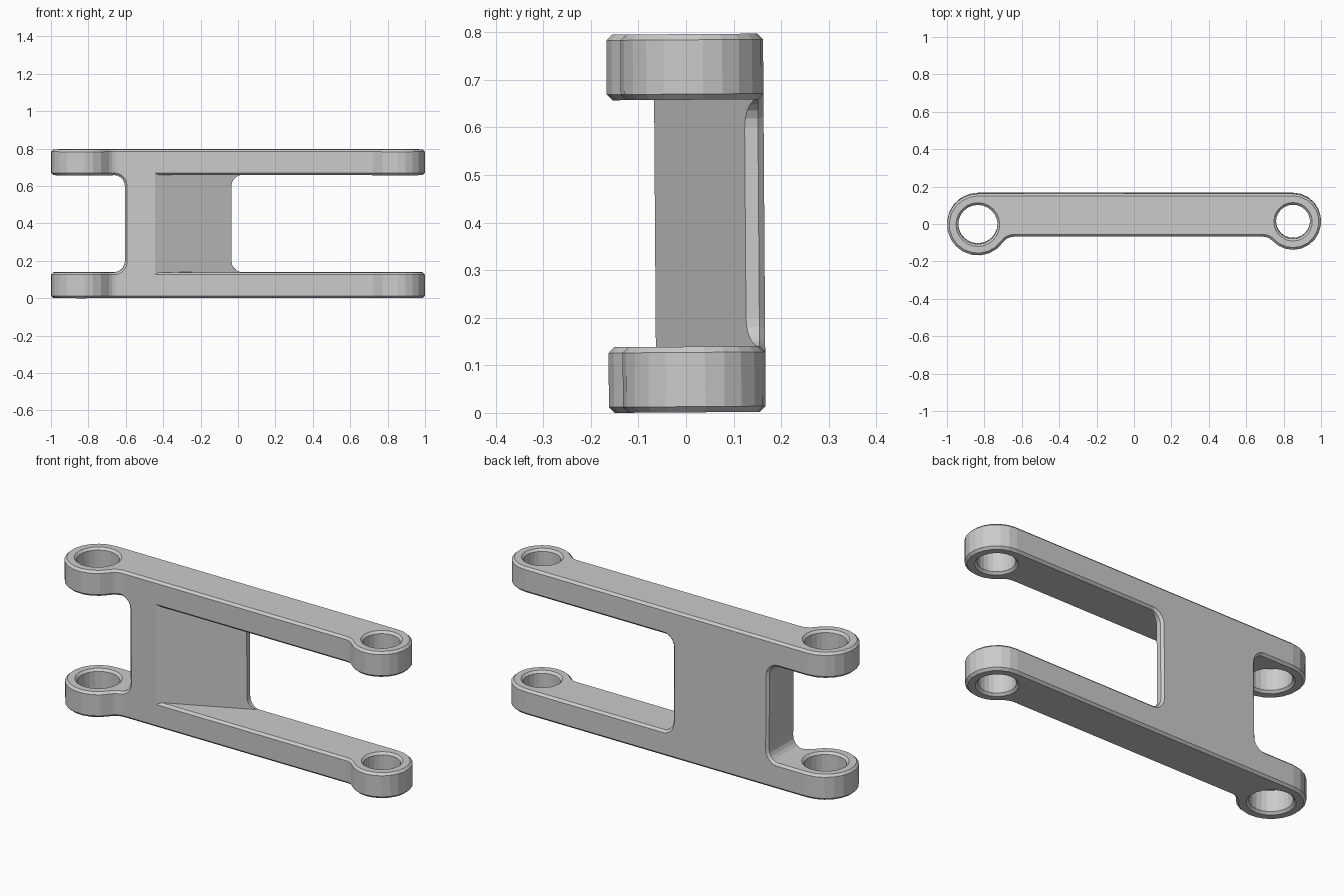
import bpy, bmesh
from math import cos, sin, radians, sqrt, degrees, atan2, pi
from mathutils import Vector, Matrix

if "Cube" in bpy.data.objects:
    bpy.data.objects.remove(bpy.data.objects["Cube"])

H, T, C = 0.795, 0.138, 0.012        # total height, plate thickness, chamfer
FRONT, BACK = -0.065, 0.165          # faces of the straight beam
LX, LY, LR, LHOLE = -0.835, 0.0, 0.165, 0.105
RX, RY, RR, RHOLE = 0.85, 0.015, 0.15, 0.091


def arc(cx, cy, r, a0, a1, n):
    return [Vector((cx + r * cos(radians(a0 + (a1 - a0) * i / n)),
                    cy + r * sin(radians(a0 + (a1 - a0) * i / n)))) for i in range(n + 1)]


def inset(loop, d):
    """Shrink a counter-clockwise loop by d with mitred corners."""
    out = []
    for i, p in enumerate(loop):
        e1 = (p - loop[i - 1]).normalized()
        e2 = (loop[(i + 1) % len(loop)] - p).normalized()
        n1, n2 = Vector((e1.y, -e1.x)), Vector((e2.y, -e2.x))
        out.append(p - (n1 + n2) * (d / (1 + n1.dot(n2))))
    return out


def loft(name, layers, upright=False):
    """Closed solid through equal-length loops given as (loop, depth)."""
    bm = bmesh.new()
    rings = [[bm.verts.new((p.x, d, p.y) if upright else (p.x, p.y, d)) for p in lp]
             for lp, d in layers]
    for a, b in zip(rings, rings[1:]):
        for i in range(len(a)):
            bm.faces.new((a[i - 1], a[i], b[i], b[i - 1]))
    bm.faces.new(rings[0])
    bm.faces.new(rings[-1])
    bmesh.ops.recalc_face_normals(bm, faces=bm.faces)
    me = bpy.data.meshes.new(name)
    bm.to_mesh(me)
    bm.free()
    ob = bpy.data.objects.new(name, me)
    bpy.context.collection.objects.link(ob)
    return ob


def chamfered(name, loop, d0, d1, upright=False):
    small = inset(loop, C)
    return loft(name, [(small, d0), (loop, d0 + C), (loop, d1 - C), (small, d1)], upright)


def combine(ob, other, op):
    m = ob.modifiers.new(op.lower(), 'BOOLEAN')
    m.operation, m.solver, m.object = op, 'EXACT', other
    bpy.context.view_layer.objects.active = ob
    bpy.ops.object.modifier_apply(modifier=m.name)
    bpy.data.objects.remove(other)


# Arm outline: two round ends, flush at the back, blended into the beam at the front
F = 0.07
ldx = sqrt((LR + F) ** 2 - (FRONT - F - LY) ** 2)
rdx = sqrt((RR + F) ** 2 - (FRONT - F - RY) ** 2)
la = degrees(atan2(FRONT - F - LY, ldx))
ra = degrees(atan2(FRONT - F - RY, -rdx))
outline = (arc(LX, LY, LR, 90, 360 + la, 14)
           + arc(LX + ldx, FRONT - F, F, 180 + la, 90, 4)[1:]
           + arc(RX - rdx, FRONT - F, F, 90, 180 + ra, 4)
           + arc(RX, RY, RR, ra, 90, 14)[1:])


def arm(name, z):
    ob = chamfered(name, outline, z, z + T)
    for x, y, r in ((LX, LY, LHOLE), (RX, RY, RHOLE)):
        big, hole = (arc(x, y, q, 0, 360, 24)[:-1] for q in (r + 2 * C, r))
        combine(ob, loft("bore", [(big, z - C), (hole, z + C),
                                  (hole, z + T - C), (big, z + T + C)]), 'DIFFERENCE')
    return ob


link = arm("link_arm", 0)
upper = arm("upper_arm", H - T)

# Web between the arms, with filleted corners
W, X0, X1 = 0.06, -0.665, 0.025
lo, hi = T - 0.001 + W, H - T + 0.001 - W
web_loop = ([Vector((X0, 0.02)), Vector((X1, 0.02))]
            + arc(X1, lo, W, 270, 180, 5) + arc(X1, hi, W, 180, 90, 5)
            + [Vector((X1, H - 0.02)), Vector((X0, H - 0.02))]
            + arc(X0, hi, W, 90, 0, 5) + arc(X0, lo, W, 0, -90, 5))
web = chamfered("web", web_loop, FRONT, BACK, True)

# Sloping front of the web
slope = 0.19 / 0.41
tri = [Vector((x, FRONT + (x + 0.445) * slope)) for x in (0.1, -0.66)]
tri.append(Vector((0.1, tri[1].y)))
combine(web, loft("wedge", [(tri, -0.1), (tri, H + 0.1)]), 'DIFFERENCE')

combine(link, upper, 'UNION')
combine(link, web, 'UNION')

# The whole part leans very slightly; then centre it and stand it on the ground
link.data.transform(Matrix.Rotation(0.007, 4, 'X'))
co = [v.co for v in link.data.vertices]
mid = [(min(c[k] for c in co) + max(c[k] for c in co)) / 2 for k in (0, 1)]
link.data.transform(Matrix.Translation((-mid[0], -mid[1], -min(c.z for c in co))))
